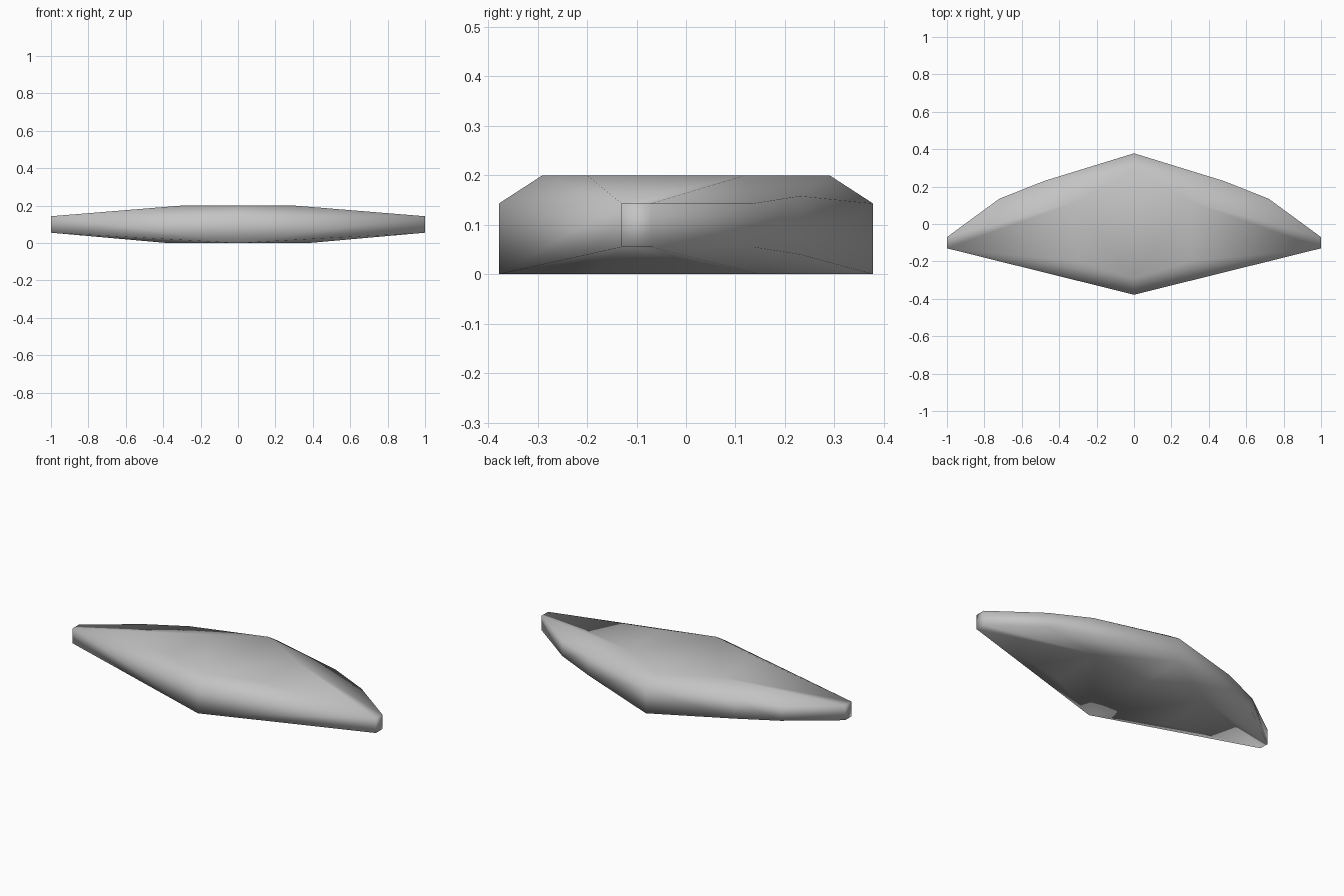
import bpy, bmesh

if "Cube" in bpy.data.objects:
    bpy.data.objects.remove(bpy.data.objects["Cube"])

# Half outline of the hull: x, y, lower rim z, upper rim z (front tip to back tip)
OUTLINE = [(0, -.378, 0, .143), (1, -.13, .055, .143), (1, -.07, .055, .143),
           (.72, .135, .055, .143), (.48, .23, .04, .158), (0, .378, 0, .143)]
# Half of the flat crown on top and of the flat keel underneath
CROWN = [(0, -.29, .2), (.3, -.2, .2), (.3, .12, .2), (0, .29, .2)]
KEEL = [(.38, -.19, 0), (.38, .15, 0)]

lower = [(x, y, z) for x, y, z, _ in OUTLINE]
upper = [(x, y, z) for x, y, _, z in OUTLINE]
a, b, c, d = CROWN
p, q = KEEL

# Side wall
faces = [(lower[i], lower[i + 1], upper[i + 1], upper[i]) for i in range(5)]
# Upper slopes and crown
faces += [(upper[0], upper[1], a), (a, upper[1], b), (upper[1], upper[2], c, b),
          (upper[2], upper[3], c), (upper[3], upper[4], c), (upper[4], d, c),
          (upper[4], upper[5], d), (a, b, c, d)]
# Lower slopes and keel
faces += [(lower[0], lower[1], p), (lower[1], lower[2], q, p), (lower[2], lower[3], q),
          (lower[3], lower[4], q), (lower[4], lower[5], q), (lower[0], p, q, lower[5])]

# Both halves, welded along the middle
bm = bmesh.new()
for side in (1, -1):
    for face in faces:
        bm.faces.new([bm.verts.new((side * x, y, z)) for x, y, z in face])
bmesh.ops.remove_doubles(bm, verts=bm.verts, dist=.0005)
bmesh.ops.recalc_face_normals(bm, faces=bm.faces)
for f in bm.faces:
    f.smooth = True

mesh = bpy.data.meshes.new("hull")
bm.to_mesh(mesh)
bm.free()
grey = bpy.data.materials.new("light_grey")
grey.diffuse_color = (.55, .55, .55, 1)
grey.use_nodes = True
grey.node_tree.nodes["Principled BSDF"].inputs["Base Color"].default_value = grey.diffuse_color
mesh.materials.append(grey)
bpy.context.collection.objects.link(bpy.data.objects.new("hull", mesh))
